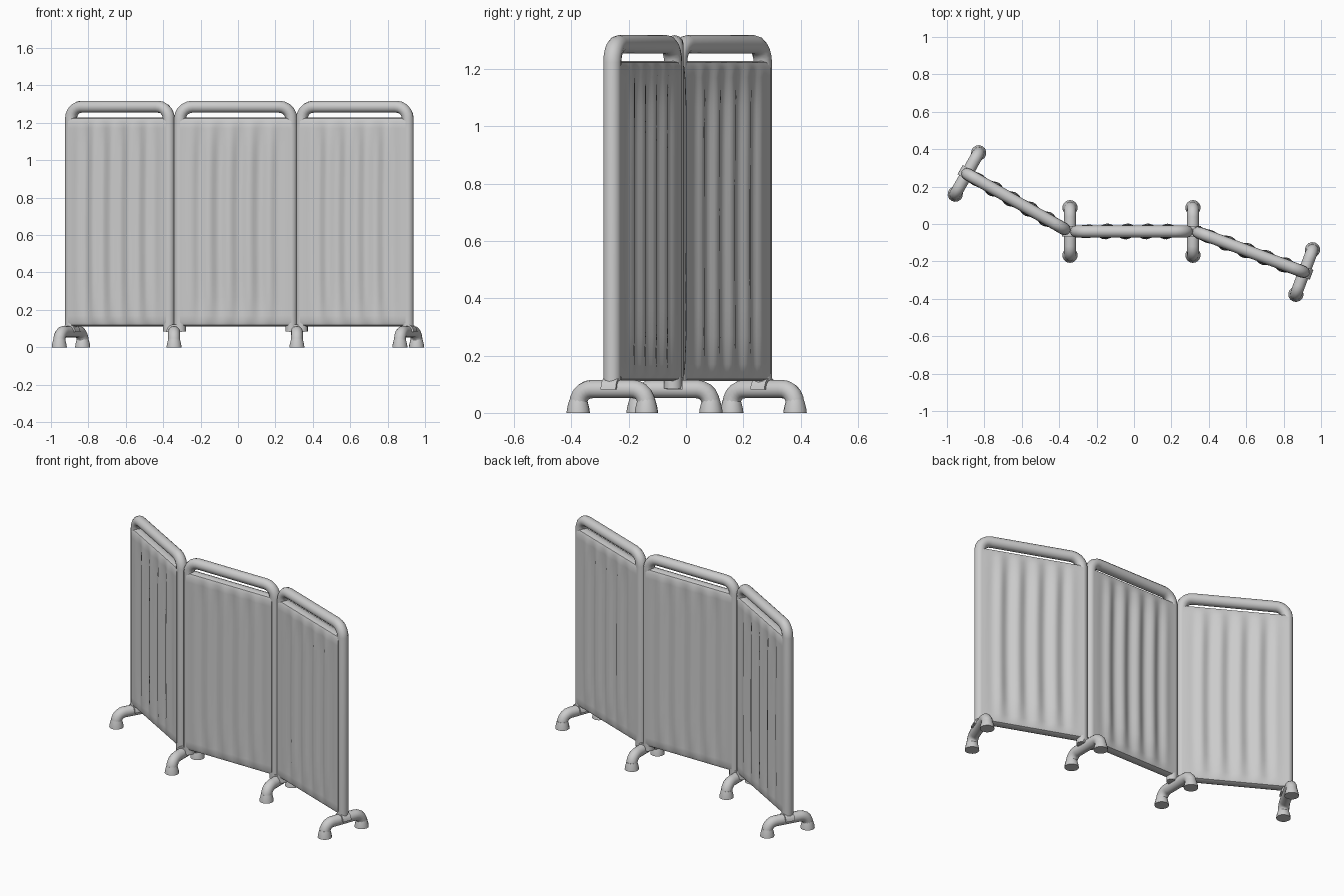
import bpy, bmesh, math
from mathutils import Vector, Matrix

old = bpy.data.objects.get("Cube")
if old:
    bpy.data.objects.remove(old, do_unlink=True)

TUBE = 0.032
HINGE_Y = -0.04


def make_material(name, rgb):
    mat = bpy.data.materials.new(name)
    mat.use_nodes = True
    mat.diffuse_color = (*rgb, 1)
    mat.node_tree.nodes["Principled BSDF"].inputs["Base Color"].default_value = (*rgb, 1)
    return mat


GREY = make_material("light grey", (0.6, 0.6, 0.6))


def finish(obj, angle=40):
    bpy.ops.object.select_all(action="DESELECT")
    obj.select_set(True)
    bpy.context.view_layer.objects.active = obj
    if obj.type == "CURVE":
        bpy.ops.object.convert(target="MESH")
        obj = bpy.context.view_layer.objects.active
    obj.data.materials.clear()
    obj.data.materials.append(GREY)
    bpy.ops.object.shade_smooth_by_angle(angle=math.radians(angle))


def mesh_object(name, bm, matrix):
    bmesh.ops.recalc_face_normals(bm, faces=bm.faces)
    mesh = bpy.data.meshes.new(name)
    bm.to_mesh(mesh)
    bm.free()
    obj = bpy.data.objects.new(name, mesh)
    obj.matrix_world = matrix
    bpy.context.collection.objects.link(obj)
    finish(obj)


def arch(name, half, bottom, top, bend, matrix):
    """Bent tube: up, across along local x, and down again."""
    right = []
    for i in range(6):
        a = math.pi / 2 * i / 5
        right.append((half - bend + bend * math.cos(a), top - bend + bend * math.sin(a)))
    right.insert(0, (half, bottom))
    path = right + [(-x, z) for x, z in reversed(right)]
    curve = bpy.data.curves.new(name, "CURVE")
    curve.dimensions = "3D"
    curve.bevel_depth = TUBE
    curve.bevel_resolution = 4
    curve.use_fill_caps = True
    spline = curve.splines.new("POLY")
    spline.points.add(len(path) - 1)
    for point, (x, z) in zip(spline.points, path):
        point.co = (x, 0, z, 1)
    obj = bpy.data.objects.new(name, curve)
    obj.matrix_world = matrix
    bpy.context.collection.objects.link(obj)
    finish(obj)


def curtain(name, half, matrix):
    """Hollow fabric sleeve with soft pleats that fade out at the hems."""
    levels = [(0.112, 0.012), (0.118, 0.026), (0.135, 0.033), (0.17, 0.033)]
    levels += [(0.17 + 0.1 * i, 0.033) for i in range(1, 10)]
    levels += [(1.17, 0.033), (1.205, 0.033), (1.222, 0.026), (1.228, 0.012)]
    columns = 44
    bm = bmesh.new()
    rings = []
    for z, thick in levels:
        fade = min(1, max(0, (z - 0.12) / 0.1), max(0, (1.22 - z) / 0.1))
        ring = []
        for side in (-1, 1):
            for i in range(columns + 1):
                t = i / columns
                x = half * (2 * t - 1)
                edge = min(1, 6 * t, 6 * (1 - t))
                drift = 0.5 * math.sin(2.5 * z)
                wave = 0.009 * fade * edge * math.cos(2 * math.pi * 5.5 * t + drift)
                ring.append(bm.verts.new((-side * x, side * thick + wave * edge, z)))
        # both sheets share the same direction of travel around the sleeve
        rings.append(ring)
    count = len(rings[0])
    for low, high in zip(rings, rings[1:]):
        for i in range(count):
            j = (i + 1) % count
            bm.faces.new((low[i], low[j], high[j], high[i]))
    for ring in (rings[0], rings[-1]):
        for i in range(columns):
            bm.faces.new((ring[i], ring[i + 1], ring[count - 2 - i], ring[count - 1 - i]))
    mesh_object(name, bm, matrix)


def boot(name, matrix):
    """Flared rubber tip under a foot end."""
    bm = bmesh.new()
    profile = [(0, 0), (0.041, 0), (0.039, 0.016), (0.034, 0.036), (0.031, 0.046), (0, 0.046)]
    verts = [bm.verts.new((r, 0, z)) for r, z in profile]
    edges = [bm.edges.new(pair) for pair in zip(verts, verts[1:])]
    bmesh.ops.spin(bm, geom=verts + edges, cent=(0, 0, 0), axis=(0, 0, 1),
                   angle=2 * math.pi, steps=14)
    bmesh.ops.remove_doubles(bm, verts=bm.verts, dist=0.0001)
    mesh_object(name, bm, matrix)


def saddle(name, matrix):
    """Half-round clamp that joins the posts to the foot."""
    bm = bmesh.new()
    outline = []
    for i in range(11):
        a = math.pi * i / 10
        outline.append(bm.verts.new((-0.028, 0.042 * math.cos(a), 0.081 + 0.042 * math.sin(a))))
    face = bm.faces.new(outline)
    out = bmesh.ops.extrude_face_region(bm, geom=[face])
    moved = [v for v in out["geom"] if isinstance(v, bmesh.types.BMVert)]
    bmesh.ops.translate(bm, verts=moved, vec=(0.056, 0, 0))
    mesh_object(name, bm, matrix)


def placed(x, y, angle):
    return Matrix.Translation((x, y, 0)) @ Matrix.Rotation(angle, 4, "Z")


# Three hinged panels, each a tube frame with a fabric sleeve
panels = {
    "right": (Vector((-0.893, 0.268)), Vector((-0.37, -0.028))),
    "middle": (Vector((-0.31, HINGE_Y)), Vector((0.285, HINGE_Y))),
    "left": (Vector((0.342, -0.045)), Vector((0.908, -0.257))),
}
angles = {}
for side, (start, end) in panels.items():
    span = end - start
    centre = (start + end) / 2
    angles[side] = math.atan2(span.y, span.x)
    frame = placed(centre.x, centre.y, angles[side])
    arch(side + "_frame", span.length / 2, 0.085, 1.286, 0.065, frame)
    curtain(side + "_curtain", span.length / 2, frame)

# Four cross feet, square to the panels
feet = {
    "right_outer": (-0.893, 0.27, angles["right"]),
    "right_hinge": (-0.342, HINGE_Y, 0),
    "left_hinge": (0.315, HINGE_Y, 0),
    "left_outer": (0.91, -0.257, angles["left"]),
}
for name, (x, y, angle) in feet.items():
    base = placed(x, y, angle + math.pi / 2)
    arch(name + "_foot", 0.127, 0.03, 0.083, 0.05, base)
    saddle(name + "_clamp", base)
    for label, offset in (("front", -0.127), ("back", 0.127)):
        boot(f"{name}_{label}_boot", base @ Matrix.Translation((offset, 0, 0)))
